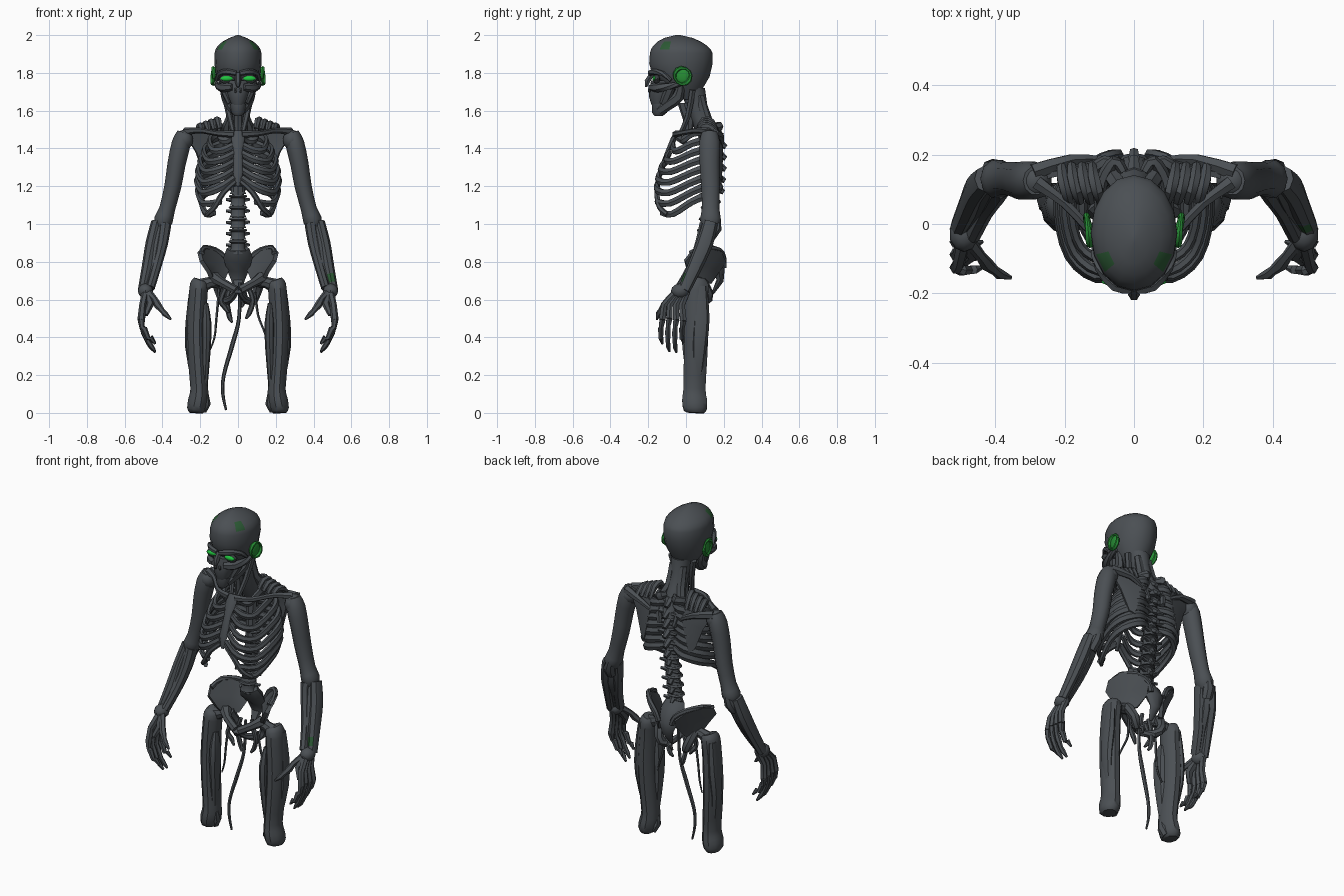
import bpy, bmesh, math
from mathutils import Vector, Matrix


def material(name, rgb):
    m = bpy.data.materials.new(name)
    m.diffuse_color = (*rgb, 1)
    return m


BONE = material("charcoal bone", (0.070, 0.079, 0.088))
DARK = material("hollow grey", (0.042, 0.048, 0.052))
GREEN = material("ear green", (0.02, 0.27, 0.035))
GLOW = material("eye green", (0.015, 0.55, 0.05))
MOSS = material("dark moss", (0.025, 0.1, 0.035))


def finish(name, bm, mat=BONE, angle=40):
    bmesh.ops.recalc_face_normals(bm, faces=bm.faces)
    me = bpy.data.meshes.new(name)
    bm.to_mesh(me)
    bm.free()
    ob = bpy.data.objects.new(name, me)
    bpy.context.collection.objects.link(ob)
    me.materials.append(mat)
    bpy.ops.object.select_all(action='DESELECT')
    ob.select_set(True)
    bpy.context.view_layer.objects.active = ob
    bpy.ops.object.shade_smooth_by_angle(angle=math.radians(angle))
    return ob


def skin(bm, rings):
    for a, b in zip(rings, rings[1:]):
        n = len(a)
        for i in range(n):
            bm.faces.new((a[i], a[(i + 1) % n], b[(i + 1) % n], b[i]))
    bm.faces.new(rings[0])
    bm.faces.new(rings[-1])


def loft(name, levels, sides=12, mat=BONE):
    """Stack of ellipses: z, centre y, x radius, y radius."""
    bm = bmesh.new()
    rings = []
    for z, cy, rx, ry in levels:
        rings.append([bm.verts.new((rx * math.sin(2 * math.pi * i / sides),
                                    cy - ry * math.cos(2 * math.pi * i / sides), z))
                      for i in range(sides)])
    skin(bm, rings)
    return finish(name, bm, mat)


def spline(pts, steps):
    """Smooth curve through points of any dimension."""
    out = []
    for i in range(len(pts) - 1):
        p = [pts[min(max(k, 0), len(pts) - 1)] for k in (i - 1, i, i + 1, i + 2)]
        for j in range(steps):
            t = j / steps
            out.append([0.5 * (2 * b + (c - a) * t + (2 * a - 5 * b + 4 * c - d) * t * t
                               + (3 * b - a - 3 * c + d) * t ** 3) for a, b, c, d in zip(*p)])
    return out + [list(pts[-1])]


def tube(name, pts, side=1, sides=8, steps=1, flat=1.0, ref=(0, 1, 0), mat=BONE):
    """Tapered bone; points are x, y, z, radius; flat scales the thickness towards ref."""
    pts = spline(pts, steps) if steps > 1 else pts
    c = [Vector((p[0] * side, p[1], p[2])) for p in pts]
    bm = bmesh.new()
    rings = []
    for i, p in enumerate(c):
        t = (c[min(i + 1, len(c) - 1)] - c[max(i - 1, 0)]).normalized()
        u = t.cross(Vector(ref)).normalized()
        v = u.cross(t)
        r = pts[i][3]
        rings.append([bm.verts.new(p + u * r * math.cos(2 * math.pi * k / sides)
                                   + v * r * flat * math.sin(2 * math.pi * k / sides))
                      for k in range(sides)])
    skin(bm, rings)
    return finish(name, bm, mat)


def ball(name, loc, scale, mat=BONE, seg=10, rot=0):
    bm = bmesh.new()
    bmesh.ops.create_uvsphere(bm, u_segments=seg, v_segments=seg // 2 + 1, radius=1)
    bm.transform(Matrix.Translation(loc) @ Matrix.Rotation(rot, 4, 'Z') @ Matrix.Diagonal((*scale, 1)))
    return finish(name, bm, mat)


def plate(name, outline, centre, side, thick):
    """Thin dished bone: fan of triangles from a centre point, thickened."""
    bm = bmesh.new()
    vs = [bm.verts.new((x * side, y, z)) for x, y, z in outline]
    mid = bm.verts.new((centre[0] * side, *centre[1:]))
    for i in range(len(vs)):
        bm.faces.new((vs[i - 1], vs[i], mid))
    bmesh.ops.recalc_face_normals(bm, faces=bm.faces)
    bmesh.ops.solidify(bm, geom=bm.faces[:], thickness=thick)
    return finish(name, bm)


def paint(ob, point, radius, mat, front=1.0):
    """Colour the faces near a point whose normal y is below front."""
    ob.data.materials.append(mat)
    for f in ob.data.polygons:
        if (f.center - Vector(point)).length < radius and f.normal.y < front:
            f.material_index = len(ob.data.materials) - 1


# Skull and face
skull = loft("skull", [(1.66, 0.01, .05, .055), (1.72, -.01, .088, .10), (1.78, -.025, .115, .15),
                       (1.85, -.027, .125, .168), (1.905, -.025, .124, .166), (1.925, -.027, .119, .158),
                       (1.945, -.031, .106, .141), (1.967, -.036, .08, .112), (1.985, -.04, .046, .075), (2.0, -.042, .006, .012)], 16)
for s in (1, -1):
    paint(skull, (s * .085, -.095, 1.935), .026, MOSS)
loft("upper_jaw", [(1.63, -.14, .035, .042), (1.67, -.135, .052, .06), (1.71, -.12, .066, .075), (1.76, -.11, .075, .075)], 10)
loft("chin", [(1.572, -.145, .02, .022), (1.59, -.14, .036, .04), (1.635, -.13, .046, .05)], 10)
tube("nose_bone", [(0, -.18, 1.795, .014), (0, -.205, 1.755, .017), (0, -.212, 1.725, .007)], sides=6)
for s in (1, -1):
    tube("brow", [(.01, -.188, 1.797, .014), (.055, -.18, 1.806, .016), (.10, -.125, 1.797, .014), (.115, -.08, 1.76, .01)], s, 6, 2)
    tube("cheekbone", [(.03, -.185, 1.725, .018), (.075, -.15, 1.722, .026), (.105, -.08, 1.73, .018), (.112, -.02, 1.745, .012)], s, 6, 2)
    tube("jaw_branch", [(.025, -.14, 1.60, .026), (.05, -.09, 1.635, .03), (.07, -.04, 1.675, .03), (.09, -.03, 1.74, .018)], s, 6, 2, .7, (1, 0, 0))
    tube("cheek_hollow", [(.045, -.12, 1.635, .02), (.065, -.1, 1.68, .026), (.085, -.08, 1.725, .024)], s, 6, 2, .6, (1, 0, 0))
    ball("eye_socket", (s * .058, -.155, 1.766), (.042, .018, .026), DARK)
    ball("eye", (s * .06, -.166, 1.77), (.034, .012, .014), GLOW)
    ball("nose_hole", (s * .013, -.194, 1.708), (.009, .008, .014), DARK, 6)
    ball("ear", (s * .127, -.018, 1.785), (.009, .038, .04), GREEN, 10, -s * .12)
    rim = [(.132 + .005 * math.cos(a), -.018 + .043 * math.cos(a), 1.785 + (.042 if math.sin(a) > 0 else .046) * math.sin(a),
            .009 - .003 * math.sin(a * 2)) for a in [2 * math.pi * k / 11 for k in range(11)]]
    tube("ear_rim", rim + rim[:1], s, 6, 1, 1, (1, 0, 0), GREEN)

# Neck
loft("neck", [(1.40, .15, .05, .05), (1.48, .115, .055, .06), (1.56, .08, .05, .058), (1.63, .055, .05, .058), (1.72, .035, .065, .065)], 10)
loft("throat", [(1.46, .01, .022, .02), (1.55, .015, .026, .03), (1.64, -.01, .035, .035)], 8)
for s in (1, -1):
    tube("neck_tendon", [(.022, -.035, 1.47, .012), (.045, .01, 1.57, .016), (.075, .035, 1.71, .018)], s, 6, 2)
    tube("nape_muscle", [(.035, .075, 1.68, .022), (.04, .105, 1.56, .025), (.07, .15, 1.48, .024), (.05, .185, 1.36, .014)], s, 6, 2)

# Spine: spaced vertebrae with longer processes behind the ribs
for i in range(11):
    z = .885 + i * .06
    y = .095 + .055 * math.sin(min(1, max(0, (z - .9) / .5)) * math.pi / 2) - max(0, z - 1.43) * .35
    r = .046 if i < 6 else .035
    loft("vertebra", [(z - .027, y, r, r * .9), (z - .012, y, r * .82, r * .78),
                      (z + .012, y, r * .82, r * .78), (z + .02, y, r * 1.14, r), (z + .029, y, r, r * .9)], 10)
    reach = .045 if i < 5 else .062
    tube("spine_process", [(0, y + .02, z + .01, .022), (0, y + reach, z - .018, .013)], sides=6, ref=(1, 0, 0))
    for s in (1, -1):
        tube("side_process", [(.02, y + .02, z, .014), (.062, y + .03, z + .005, .008)], s, 5)
loft("spine_core", [(.84, .1, .033, .03), (1.1, .125, .033, .03), (1.5, .135, .03, .03)], 8)

# Ribcage
tube("breastbone", [(0, -.045, 1.49, .03), (0, -.065, 1.45, .036), (0, -.1, 1.38, .022), (0, -.14, 1.27, .026), (0, -.15, 1.2, .01)], flat=.45)
WIDTH = [.10, .15, .18, .20, .212, .217, .212, .195]
FRONT = [-.02, -.065, -.105, -.135, -.15, -.155, -.145, -.12]
for s in (1, -1):
    for i, (w, f) in enumerate(zip(WIDTH, FRONT)):
        zb = 1.53 - .044 * i
        zf = 1.445 - .056 * i
        d = zb - zf
        path = [(.03, .15, zb - .01, .014), (w * .55, .18, zb - .15 * d, .018), (w * .92, .125, zb - .36 * d, .018),
                (w, .03, zb - .62 * d, .015), (w * .86, f * .6, zf, .014)]
        if i < 6:
            path += [(w * .5, f, zf + .004 * i, .015), (.02, -.05 - .018 * i, 1.465 - .044 * i, .013)]
        else:
            path += [(.09 + .035 * (i - 6), f - .01, zf + .01, .013)]
        tube("rib", path, s, 6, 3, 1.4, (0, 0, 1))
    tube("costal_arch", [(.015, -.145, 1.225, .014), (.075, -.155, 1.17, .015), (.125, -.14, 1.09, .015), (.165, -.1, 1.05, .013)], s, 6, 3)

# Shoulders
for s in (1, -1):
    tube("collarbone", [(.02, -.055, 1.475, .02), (.11, -.03, 1.48, .015), (.2, .06, 1.495, .015), (.28, .12, 1.49, .022)], s, 6, 3)
    plate("shoulder_blade", [(.28, .14, 1.47), (.19, .16, 1.5), (.11, .18, 1.47), (.11, .195, 1.4), (.15, .19, 1.23), (.18, .175, 1.25), (.225, .155, 1.38)],
          (.165, .182, 1.4), s, .016)
    tube("blade_ridge", [(.10, .185, 1.42, .012), (.18, .185, 1.46, .018), (.29, .15, 1.48, .026)], s, 6, 2)
    for k in range(4):
        x = .105 + .03 * k
        tube("shoulder_fold", [(x - .01, .065, 1.505 - .006 * k, .013), (x, .095, 1.55 - .01 * k, .018), (x + .012, .135, 1.54 - .01 * k, .018), (x + .015, .17, 1.475, .012)], s, 6, 2, 1, (1, 0, 0))

# Arms
for s in (1, -1):
    ball("shoulder_joint", (s * .285, .125, 1.445), (.05, .055, .055))
    tube("upper_arm", [(.285, .125, 1.485, .036), (.3, .125, 1.43, .05), (.325, .125, 1.32, .048), (.345, .13, 1.2, .045),
                       (.375, .13, 1.08, .042), (.395, .13, 1.02, .05), (.405, .13, .98, .035)], s, 10, 2, 1.15)
    tube("elbow", [(.39, .165, 1.03, .02), (.405, .155, .98, .035), (.415, .125, .93, .03)], s, 8)
    tube("inner_forearm_bone", [(.385, .11, 1.0, .032), (.40, .085, .9, .03), (.43, .04, .78, .026), (.465, -.03, .66, .024)], s, 8, 2, 1.2)
    outer = tube("outer_forearm_bone", [(.43, .13, 1.01, .03), (.455, .1, .9, .034), (.48, .045, .77, .03), (.505, -.01, .65, .025)], s, 8, 3, 1.3)
    tube("forearm_muscle", [(.41, .12, .99, .03), (.43, .09, .88, .04), (.45, .04, .77, .026), (.48, -.01, .67, .02)], s, 8, 2)
    if s == 1:
        paint(outer, (.485, -.01, .72), .042, MOSS, -.3)
    # Hand
    ball("wrist", (s * .49, -.03, .645), (.042, .05, .04))
    for k in range(4):
        y = -.125 + .037 * k
        tip = (.365, .325, .32, .37)[k]
        b = .50 - .006 * abs(k - 1)
        tube("hand_bone", [(.49, -.05 + .018 * k, .64, .02), (.505, y * .85 - .01, .57, .018), (.512, y, b, .02)], s, 6)
        m = (b + tip) / 2
        tube("finger", [(.512, y, b, .019), (.508, y - .006, b - .04, .013), (.496, y - .008, m + .015, .017),
                        (.475, y - .008, m - .035, .013), (.46, y - .006, tip + .03, .014), (.438, y, tip, .006)], s, 6)
    tube("thumb", [(.475, -.05, .64, .02), (.44, -.095, .6, .016), (.425, -.115, .57, .02), (.4, -.135, .54, .014),
                   (.387, -.145, .525, .016), (.355, -.155, .495, .006)], s, 6)
    tube("thumb_web", [(.485, -.05, .63, .028), (.465, -.085, .575, .022), (.49, -.11, .52, .014)], s, 6)

# Pelvis
tube("sacrum", [(0, .1, .87, .06), (0, .13, .82, .078), (0, .175, .76, .06), (0, .18, .70, .035), (0, .14, .63, .012)], sides=8, flat=.55)
for s in (1, -1):
    plate("hip_wing", [(.045, .165, .76), (.06, .2, .81), (.11, .175, .86), (.175, .1, .882), (.197, .03, .86), (.185, -.01, .81), (.145, .005, .75), (.12, .05, .69), (.075, .12, .69)],
          (.12, .11, .78), s, .022)
    tube("hip_crest", [(.045, .2, .77, .016), (.065, .2, .82, .015), (.12, .175, .862, .015), (.18, .1, .875, .014), (.192, .02, .845, .014)], s, 6, 2)
    tube("pubic_arm", [(.125, .06, .715, .035), (.085, .02, .69, .024), (.012, -.005, .65, .024)], s, 7, 2)
    tube("seat_bone", [(.115, .08, .7, .03), (.095, .12, .63, .026), (.07, .1, .59, .024), (.03, .03, .61, .018), (.012, -.005, .645, .018)], s, 7, 2)
    tube("thigh_neck", [(.105, .065, .7, .034), (.15, .06, .69, .03), (.2, .06, .67, .04)], s, 8)

# Legs, ending in stumps
for s in (1, -1):
    tube("thigh", [(.20, .06, .705, .034), (.206, .06, .68, .048), (.212, .055, .6, .049), (.22, .055, .45, .051), (.215, .05, .28, .05),
                   (.205, .045, .13, .047), (.21, .045, .07, .053), (.22, .05, .02, .05), (.222, .05, 0.0, .036)], s, 10, 2, 1.3)
    tube("outer_thigh_muscle", [(.235, .08, .67, .02), (.248, .08, .5, .028), (.255, .07, .35, .025), (.235, .06, .18, .015)], s, 8, 2, 1.6)
    tube("inner_thigh_muscle", [(.17, .03, .58, .012), (.167, .02, .48, .026), (.168, .02, .34, .024), (.175, .03, .14, .014)], s, 8, 2, 1.6)
    tube("knee_knob", [(.17, .03, .1, .015), (.175, .04, .055, .032), (.195, .05, .015, .03)], s, 8)

# Hanging cords
tube("long_cord", [(.01, .06, .69, .009), (.005, .05, .5, .01), (-.03, .04, .36, .012), (-.075, .03, .2, .01), (-.08, .03, .1, .009), (-.063, .03, .015, .006)], sides=6, steps=4)
tube("left_cord", [(.09, .06, .64, .008), (.105, .07, .52, .007), (.135, .06, .44, .006), (.155, .05, .38, .004)], sides=5, steps=3)
tube("right_cord", [(-.1, .06, .66, .008), (-.115, .05, .5, .007), (-.125, .05, .4, .006), (-.15, .06, .33, .004)], sides=5, steps=3)
for x, z, y in ((-.045, .48, .08), (.06, .5, .06), (-.07, .53, .03), (.03, .56, .1)):
    tube("short_cord", [(x * .8, y, .68, .012), (x * 1.3, y, .6, .014), (x, y + .01, z + .03, .014), (x * .7, y, z, .006)], sides=6, steps=3)
